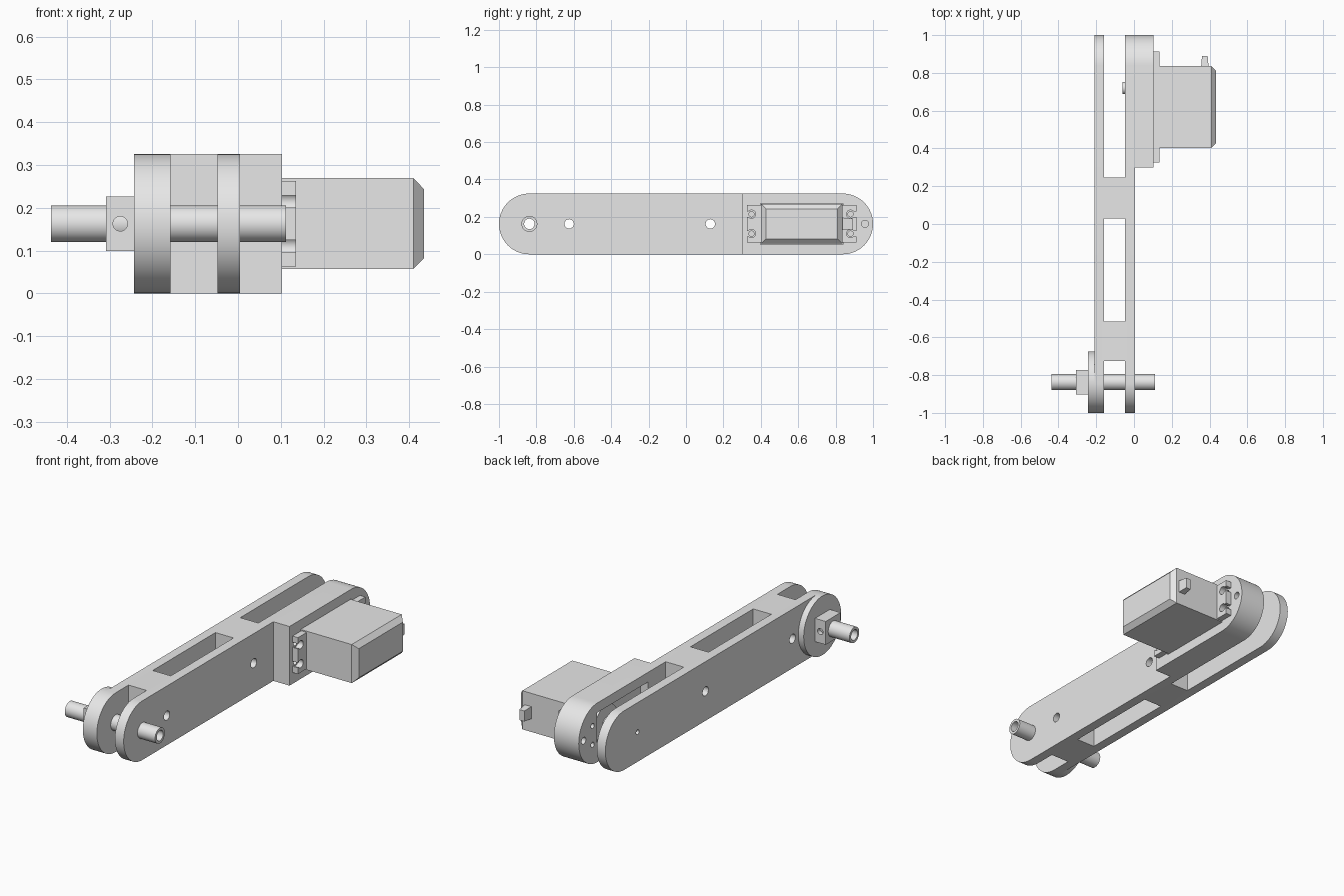
import bpy, bmesh
from math import sin, cos, pi, radians
from mathutils import Matrix, Vector

old = bpy.data.objects.get("Cube")
if old:
    bpy.data.objects.remove(old, do_unlink=True)

grey = bpy.data.materials.new("plain grey")
grey.use_nodes = True
grey.diffuse_color = (0.8, 0.8, 0.8, 1)
grey.node_tree.nodes["Principled BSDF"].inputs["Base Color"].default_value = (0.8, 0.8, 0.8, 1)

R = 0.1625          # half height of the arm, also the radius of its round ends
MID = R             # height of the centre line
AXLE_Y = -1 + R
SHAFT_Y = 0.72


def finish(name, bm):
    bmesh.ops.recalc_face_normals(bm, faces=bm.faces)
    mesh = bpy.data.meshes.new(name)
    bm.to_mesh(mesh)
    bm.free()
    mesh.materials.append(grey)
    ob = bpy.data.objects.new(name, mesh)
    bpy.context.collection.objects.link(ob)
    return ob


def prism(name, outline, x0, x1):
    """Extrude a (y, z) outline along x."""
    bm = bmesh.new()
    face = bm.faces.new([bm.verts.new((x0, y, z)) for y, z in outline])
    new = bmesh.ops.extrude_face_region(bm, geom=[face])["geom"]
    bmesh.ops.translate(bm, vec=(x1 - x0, 0, 0),
                        verts=[v for v in new if isinstance(v, bmesh.types.BMVert)])
    return finish(name, bm)


def arc(y, start, steps=32):
    return [(y + R * cos(start + pi * i / steps), MID + R * sin(start + pi * i / steps))
            for i in range(steps + 1)]


def box(name, x, y, z):
    return prism(name, [(y[0], z[0]), (y[1], z[0]), (y[1], z[1]), (y[0], z[1])], *x)


def rod(name, x0, x1, y, z, r, n=48):
    return prism(name, [(y + r * cos(2 * pi * i / n), z + r * sin(2 * pi * i / n))
                        for i in range(n)], x0, x1)


def cut(targets, cutters):
    """Subtract the cutters from every target, then drop the cutters."""
    for ob in targets:
        for c in cutters:
            mod = ob.modifiers.new("cut", 'BOOLEAN')
            mod.operation, mod.solver, mod.object = 'DIFFERENCE', 'EXACT', c
        bpy.context.view_layer.update()
        dg = bpy.context.evaluated_depsgraph_get()
        mesh = bpy.data.meshes.new_from_object(ob.evaluated_get(dg))
        ob.modifiers.clear()
        ob.data = mesh
    for c in cutters:
        bpy.data.objects.remove(c, do_unlink=True)


parts = []

# Arm: one long round-ended bar, split into two plates joined by spacer blocks
arm = prism("arm_frame", arc(1 - R, -pi / 2) + arc(AXLE_Y, pi / 2), -0.21, 0.005)
gap = (-0.158, -0.048)
cut([arm], [box("gap_cutter", gap, y, (-0.1, 0.5))
            for y in ((0.245, 1.1), (-0.515, 0.03), (-1.1, -0.725))])

# Thick mount behind the motor, and the round hub plate at the other end
mount = prism("motor_mount", arc(1 - R, -pi / 2) + [(0.3, 2 * R), (0.3, 0)], 0.005, 0.103)
hub = rod("hub_disc", -0.243, -0.21, AXLE_Y, MID, R, 64)

# Through holes in the spacers, axle hole, shaft access hole
cut([arm], [rod("hole_cutter", -0.4, 0.2, y, MID, 0.025) for y in (-0.625, 0.13)]
    + [rod("access_cutter", -0.4, -0.1, SHAFT_Y, MID, 0.013)])
cut([arm, hub], [rod("axle_cutter", -0.4, 0.2, AXLE_Y, MID, 0.0425)])

# Motor pocket, screw holes and cable hole through plate and mount
EARS = (0.35, 0.88)
SCREW_Z = (MID - 0.052, MID + 0.052)
cut([arm, mount], [box("pocket_cutter", (-0.1, 0.2), (0.397, 0.84), (0.053, 0.272))]
    + [rod("screw_cutter", -0.1, 0.2, y, z, 0.014, 24) for y in EARS for z in SCREW_Z]
    + [rod("cable_cutter", -0.1, 0.2, 0.957, MID, 0.019, 32)])
parts += [arm, mount, hub]

# Hollow axle with its square clamp collar
axle = rod("axle_tube", -0.437, 0.112, AXLE_Y, MID, 0.0425)
cut([axle], [rod("bore_cutter", -0.6, 0.3, AXLE_Y, MID, 0.028)])
s = 0.064
collar = box("axle_collar", (-0.308, -0.243), (AXLE_Y - s, AXLE_Y + s), (MID - s, MID + s))
bm = bmesh.new()
bmesh.ops.create_cone(bm, cap_ends=True, segments=32, radius1=0.017, radius2=0.017, depth=0.4,
                      matrix=Matrix.Translation((-0.275, AXLE_Y, MID)) @ Matrix.Rotation(pi / 2, 4, 'X'))
cut([collar], [rod("axle_cutter", -0.4, -0.1, AXLE_Y, MID, 0.0425), finish("set_screw_cutter", bm)])
parts += [axle, collar]

# Motor body with a chamfered outer end
body = box("motor_body", (-0.005, 0.41), (0.402, 0.836), (0.057, 0.269))
bm = bmesh.new()
bm.from_mesh(body.data)
end = max(bm.faces, key=lambda f: f.calc_center_median().x)
centre = end.calc_center_median()
new = bmesh.ops.extrude_face_region(bm, geom=[end])["geom"]
for v in new:
    if isinstance(v, bmesh.types.BMVert):
        for axis in (1, 2):
            v.co[axis] -= 0.026 if v.co[axis] > centre[axis] else -0.026
        v.co.x += 0.025
bmesh.ops.delete(bm, geom=[f for f in bm.faces if abs(f.calc_center_median().x - 0.41) < 0.001],
                 context='FACES_ONLY')
bmesh.ops.recalc_face_normals(bm, faces=bm.faces)
bm.to_mesh(body.data)
bm.free()

# Mounting ears with open screw slots
for name, y, edge in (("front_ear", (0.326, 0.402), 0), ("rear_ear", (0.836, 0.912), 1)):
    ear = box(name, (0.103, 0.136), y, (MID - 0.1, MID + 0.1))
    mid_y = EARS[edge]
    slot = (mid_y - 0.1, mid_y) if edge == 0 else (mid_y, mid_y + 0.1)
    cut([ear], [rod("slot_cutter", 0.05, 0.2, mid_y, z, 0.022, 32) for z in SCREW_Z]
        + [box("slot_cutter", (0.05, 0.2), slot, (z - 0.014, z + 0.014)) for z in SCREW_Z])
    parts.append(ear)

# Output boss and shaft, and the cable outlet
boss = rod("output_boss", -0.02, -0.005, SHAFT_Y, MID, 0.1)
shaft = rod("output_shaft", -0.06, -0.02, SHAFT_Y, MID, 0.033, 24)
cut([shaft], [rod("shaft_bore_cutter", -0.1, -0.035, SHAFT_Y, MID, 0.012, 24)])
outlet = box("cable_outlet", (0.355, 0.395), (0.83, 0.89), (MID - 0.034, MID + 0.034))
for v in outlet.data.vertices:
    if v.co.y > 0.85:
        v.co.x += 0.005 if v.co.x < 0.37 else -0.005
        v.co.z += 0.005 if v.co.z < MID else -0.005
parts += [body, boss, shaft, outlet]

# Smooth the round surfaces and keep the edges crisp
bpy.ops.object.select_all(action='DESELECT')
for ob in parts:
    ob.select_set(True)
    bpy.context.view_layer.objects.active = ob
bpy.ops.object.shade_smooth_by_angle(angle=radians(30))
